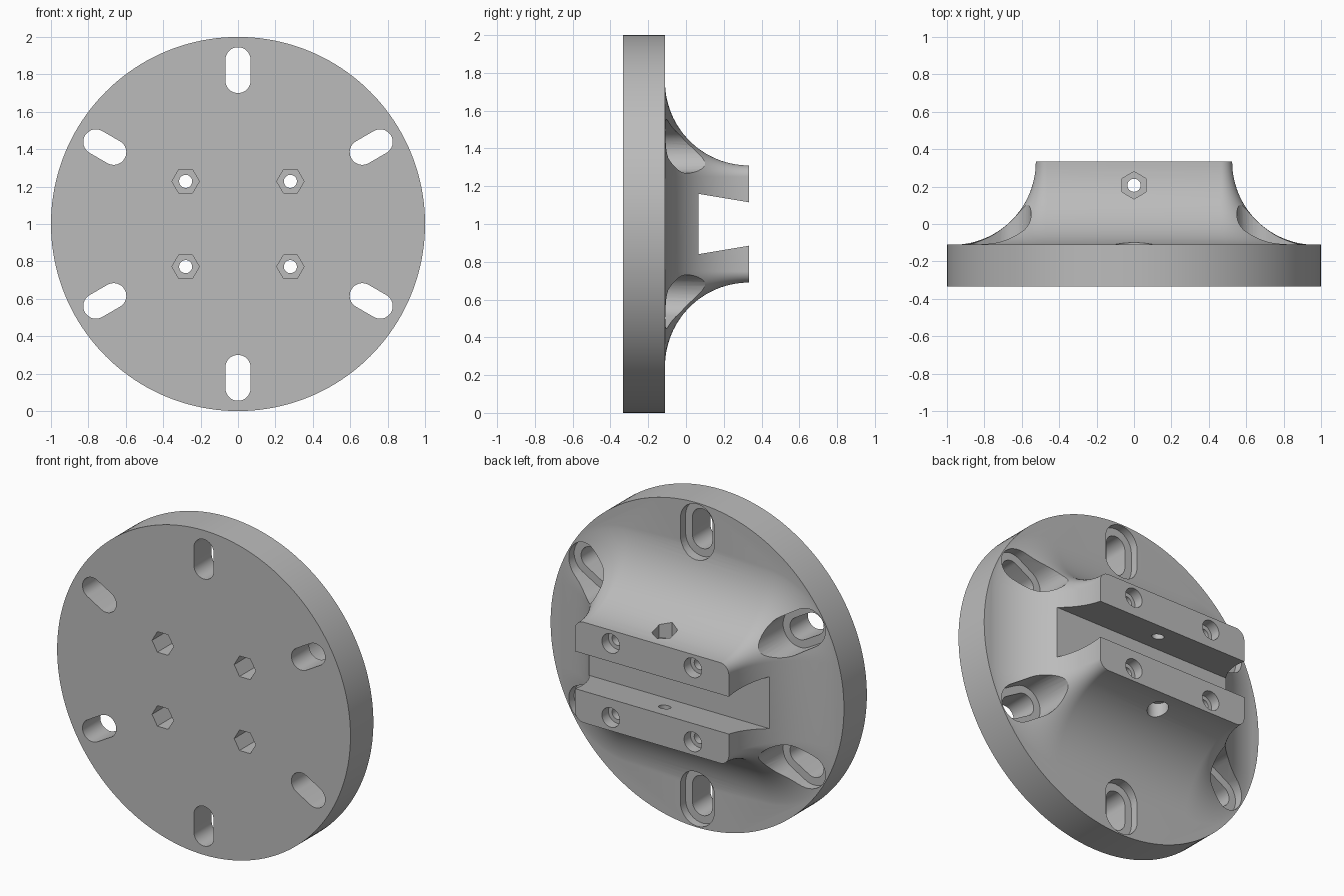
import bpy, bmesh
from math import sin, cos, pi, radians

if "Cube" in bpy.data.objects:
    bpy.data.objects.remove(bpy.data.objects["Cube"])

FRONT, FACE, BACK = -0.333, -0.11, 0.333   # plate front, plate back, rail tops

grey = bpy.data.materials.new("plain_grey")
grey.use_nodes = True
grey.diffuse_color = (0.5, 0.5, 0.5, 1)
grey.node_tree.nodes["Principled BSDF"].inputs["Base Color"].default_value = (0.5, 0.5, 0.5, 1)


def loft(name, rings):
    """Skin a list of equal-length point rings and cap both ends."""
    bm = bmesh.new()
    loops = [[bm.verts.new(p) for p in ring] for ring in rings]
    n = len(loops[0])
    for a, b in zip(loops, loops[1:]):
        for i in range(n):
            j = (i + 1) % n
            bm.faces.new((a[i], a[j], b[j], b[i]))
    bm.faces.new(loops[0])
    bm.faces.new(loops[-1])
    bmesh.ops.recalc_face_normals(bm, faces=bm.faces)
    mesh = bpy.data.meshes.new(name)
    bm.to_mesh(mesh)
    bm.free()
    mesh.materials.append(grey)
    obj = bpy.data.objects.new(name, mesh)
    bpy.context.collection.objects.link(obj)
    return obj


def prism_y(name, pts, y0, y1):
    return loft(name, [[(u, y, 1 + w) for u, w in pts] for y in (y0, y1)])


def prism_z(name, pts, z0, z1):
    return loft(name, [[(u, v, 1 + z) for u, v in pts] for z in (z0, z1)])


def polygon(cx, cy, r, n, turn=0.0):
    return [(cx + r * cos(turn + 2 * pi * i / n), cy + r * sin(turn + 2 * pi * i / n))
            for i in range(n)]


def stadium(r, inner, outer, angle, n=16):
    """Radial slot outline around the plate centre."""
    pts = []
    for centre, start in ((outer, -pi / 2), (inner, pi / 2)):
        for i in range(n + 1):
            t = start + pi * i / n
            u, v = centre + r * cos(t), r * sin(t)
            pts.append((u * cos(angle) - v * sin(angle), u * sin(angle) + v * cos(angle)))
    return pts


def hub_ring(y, grow, n=20):
    """Rounded rectangle outline, grown outwards and kept inside the plate rim."""
    corner, hx, hz = 0.06, 0.465, 0.25
    pts = []
    for k, (sx, sz) in enumerate(((1, 1), (-1, 1), (-1, -1), (1, -1))):
        for i in range(n + 1):
            t = pi / 2 * (k + i / n)
            x = sx * hx + (corner + grow) * cos(t)
            z = sz * hz + (corner + grow) * sin(t)
            s = min(1, 0.995 / (x * x + z * z) ** 0.5)
            pts.append((x * s, y, 1 + z * s))
    return pts


def boolean(target, other, operation):
    mod = target.modifiers.new(other.name, 'BOOLEAN')
    mod.operation, mod.solver, mod.object = operation, 'EXACT', other
    bpy.context.view_layer.objects.active = target
    bpy.ops.object.modifier_apply(modifier=mod.name)
    bpy.data.objects.remove(other)


# Round plate with a flared hub
body = prism_y("mounting_flange", polygon(0, 0, 1, 160), FRONT, FACE)
flare = BACK - FACE + 0.001
steps = 28
rings = [hub_ring(BACK - flare * sin(pi / 2 * i / steps), flare * (1 - cos(pi / 2 * i / steps)))
         for i in range(steps + 1)]
rings.append(hub_ring(-0.2, flare))
boolean(body, loft("hub", rings), 'UNION')

# Dovetail channel across the hub
k = (0.16 - 0.115) / (BACK - 0.065)
top = 0.4
w = 0.115 - k * (top - BACK)
channel = [(0.065, -0.16), (0.065, 0.16), (top, w), (top, -w)]
cutters = [loft("channel", [[(x, y, 1 + z) for y, z in channel] for x in (-1.2, 1.2)])]

# Six radial slots with wider recesses from the back
for i in range(6):
    a = radians(30 + 60 * i)
    cutters.append(prism_y("slot", stadium(0.0675, 0.7675, 0.8775, a), -0.5, 0.0))
    cutters.append(prism_y("slot_recess", stadium(0.115, 0.7675, 0.8775, a), -0.16, 0.5))

# Four bolt holes: hexagon pocket in front, round recess in the rails
for x in (-0.28, 0.28):
    for z in (-0.228, 0.228):
        cutters.append(prism_y("bolt_hole", polygon(x, z, 0.035, 24), -0.5, 0.5))
        cutters.append(prism_y("nut_pocket", polygon(x, z, 0.073, 6), -0.5, -0.03))
        cutters.append(prism_y("bolt_recess", polygon(x, z, 0.06, 32), 0.27, 0.5))

# Clamp hole through both rails
cutters.append(prism_z("clamp_hole", polygon(0, 0.207, 0.035, 24), -0.6, 0.6))
cutters.append(prism_z("clamp_nut_pocket", polygon(0, 0.207, 0.073, 6, pi / 2), 0.26, 0.6))
cutters.append(prism_z("clamp_head_recess", polygon(0, 0.207, 0.06, 32), -0.6, -0.26))

for cutter in cutters:
    boolean(body, cutter, 'DIFFERENCE')

# Smooth curved walls, crisp edges
bpy.ops.object.select_all(action='DESELECT')
body.select_set(True)
bpy.context.view_layer.objects.active = body
bpy.ops.object.shade_smooth_by_angle(angle=radians(25))
